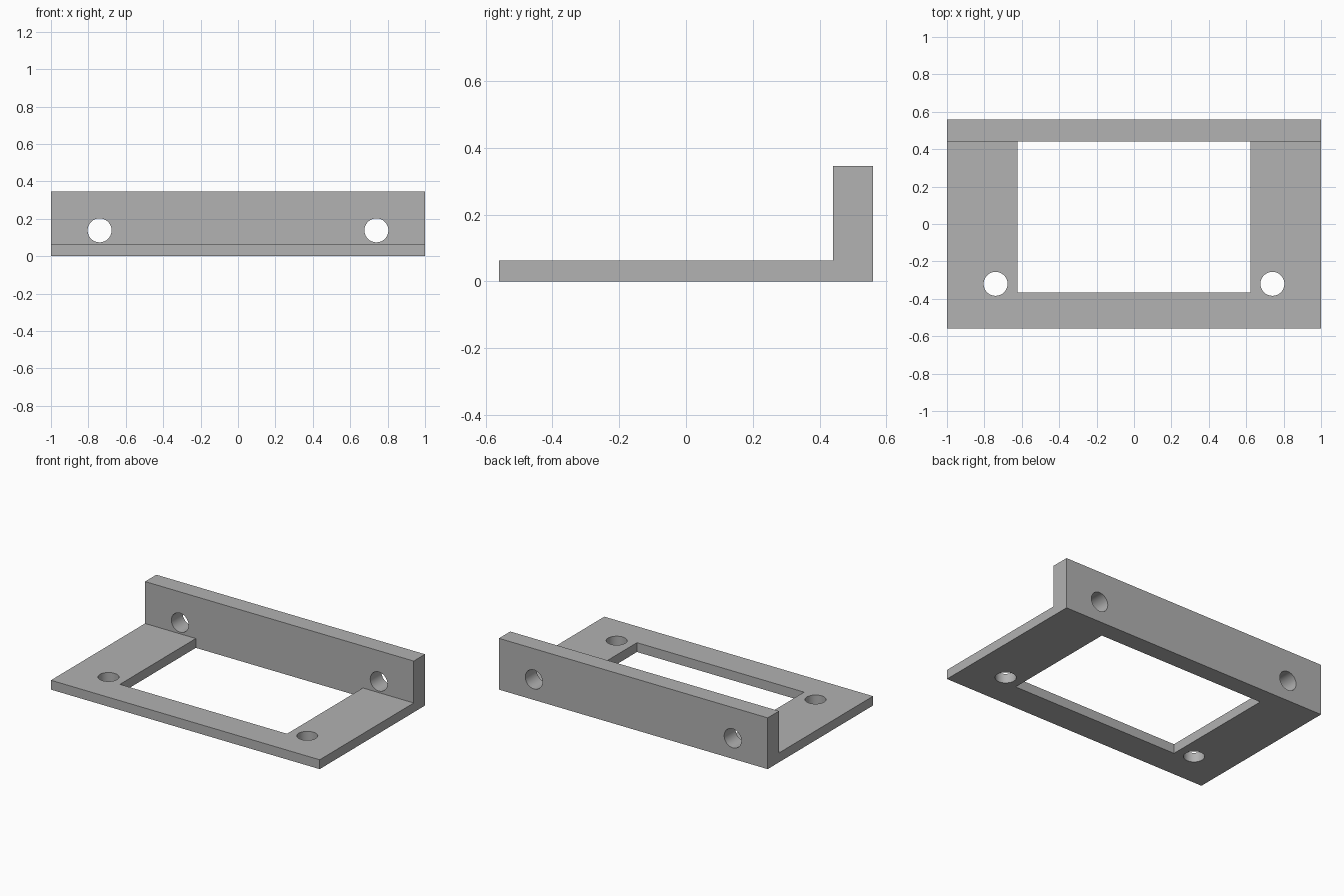
import bpy
from math import radians

if "Cube" in bpy.data.objects:
    bpy.data.objects.remove(bpy.data.objects["Cube"], do_unlink=True)

# Main dimensions
HALF_W, HALF_D = 1.0, 0.56
PLATE_T, HEIGHT = 0.063, 0.345
WALL_FRONT = 0.44
HOLE_X, HOLE_R = 0.74, 0.064

grey = bpy.data.materials.new("grey")
grey.use_nodes = True
grey.diffuse_color = (0.445, 0.445, 0.445, 1)
grey.node_tree.nodes["Principled BSDF"].inputs["Base Color"].default_value = grey.diffuse_color


def box(name, low, high):
    """Box between two opposite corners."""
    centre = [(a + b) / 2 for a, b in zip(low, high)]
    bpy.ops.mesh.primitive_cube_add(size=1, location=centre)
    ob = bpy.context.object
    ob.name = name
    ob.scale = [b - a for a, b in zip(low, high)]
    bpy.ops.object.transform_apply(location=False, rotation=False, scale=True)
    ob.data.materials.append(grey)
    return ob


def drill(name, location, tilt=0):
    """Round cutter for a screw hole."""
    bpy.ops.mesh.primitive_cylinder_add(vertices=48, radius=HOLE_R, depth=0.4,
                                        location=location, rotation=(tilt, 0, 0))
    ob = bpy.context.object
    ob.name = name
    ob.data.materials.append(grey)
    return ob


def cut(target, cutters):
    """Subtract the cutters from the target and remove them."""
    for cutter in cutters:
        cutter.hide_render = True
        bpy.ops.object.select_all(action='DESELECT')
        bpy.context.view_layer.objects.active = target
        target.select_set(True)
        mod = target.modifiers.new("cut", 'BOOLEAN')
        mod.operation = 'DIFFERENCE'
        mod.solver = 'EXACT'
        mod.object = cutter
        bpy.ops.object.modifier_apply(modifier=mod.name)
        bpy.data.objects.remove(cutter, do_unlink=True)
    bpy.ops.object.shade_smooth_by_angle(angle=radians(30))


# Base plate with a rectangular window and two vertical screw holes
plate = box("base_plate", (-HALF_W, -HALF_D, 0), (HALF_W, HALF_D, PLATE_T))
window = box("window_cutter", (-0.622, -0.367, -0.2), (0.622, WALL_FRONT, 0.2))
cut(plate, [window] + [drill("plate_drill", (s * HOLE_X, -0.32, 0)) for s in (-1, 1)])

# Upright back wall with two horizontal screw holes
wall = box("back_wall", (-HALF_W, WALL_FRONT, PLATE_T), (HALF_W, HALF_D, HEIGHT))
cut(wall, [drill("wall_drill", (s * HOLE_X, 0.5, 0.138), radians(90)) for s in (-1, 1)])
